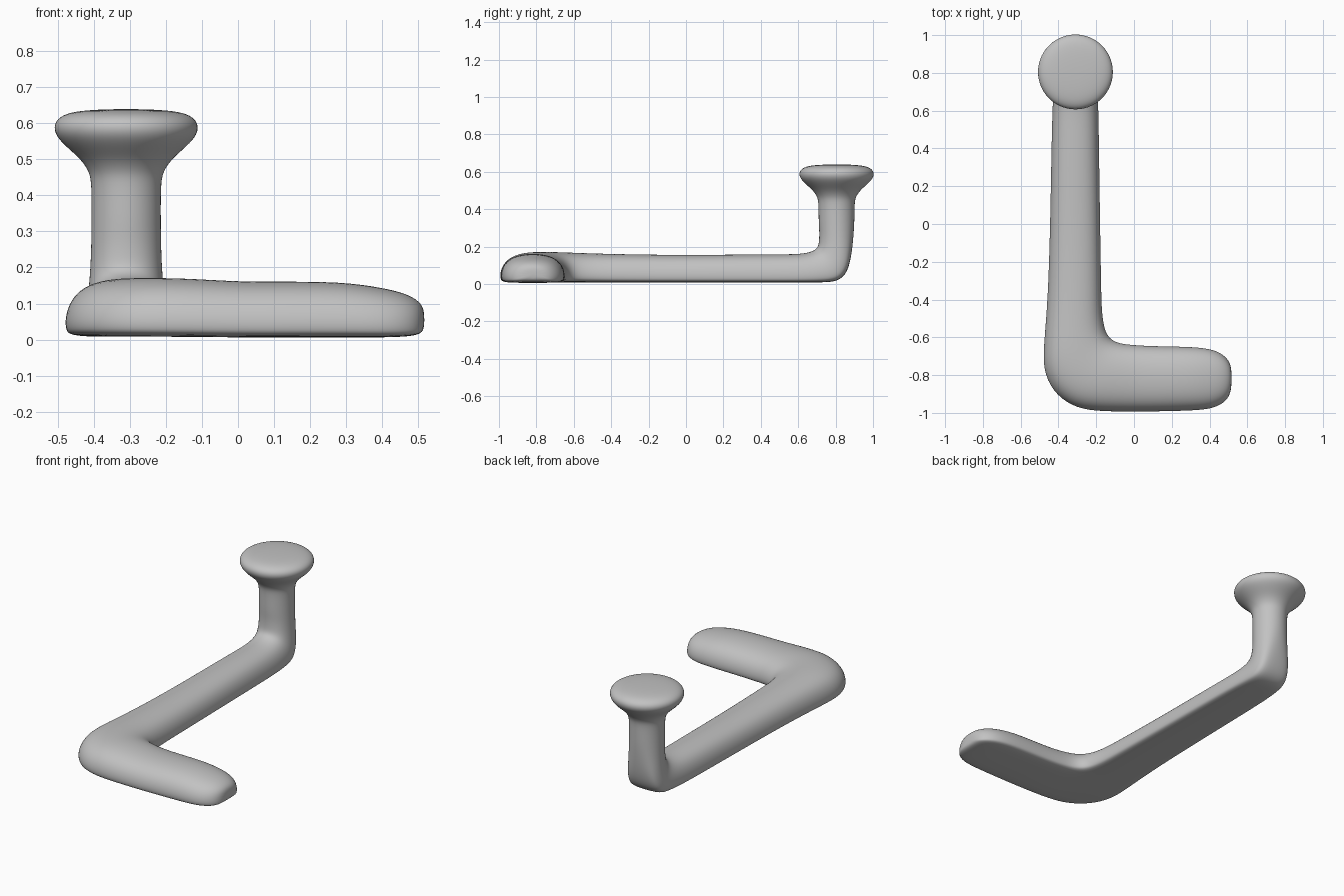
import bpy, bmesh, math
from mathutils import Vector

cube = bpy.data.objects.get("Cube")
if cube:
    bpy.data.objects.remove(cube, do_unlink=True)

mat = bpy.data.materials.new("plain_grey")
mat.use_nodes = True
grey = (0.54, 0.54, 0.54, 1)
mat.diffuse_color = grey
bsdf = mat.node_tree.nodes["Principled BSDF"]
bsdf.inputs["Base Color"].default_value = grey
bsdf.inputs["Roughness"].default_value = 0.7

# Flat-bottomed, round-topped half section: (side, height)
half_section = [(-.92, 0), (-1, .12), (-1.01, .32), (-.94, .58),
                (-.76, .82), (-.44, .97), (0, 1.02)]
section = half_section + [(-u, v) for u, v in reversed(half_section[:-1])] + [(0, 0)]
COUNT = len(section)
STEM_X, STEM_Y = -.31, .805


def ring(base, side, rise, roundness):
    """Section ring, blended from the flat-bottomed shape to an ellipse."""
    points = []
    for i, (u, v) in enumerate(section):
        a = math.tau * (i + 1) / COUNT
        u += (-math.sin(a) - u) * roundness
        v += ((1 - math.cos(a)) / 2 - v) * roundness
        points.append(base + side * u + rise * v)
    return points


rings = []

# Foot bar, rounded tip first: x, front y, back y, bottom z, top z
for x, y0, y1, z0, z1 in [(.517, -.86, -.77, .03, .08), (.505, -.915, -.725, .014, .105),
                          (.465, -.955, -.685, .008, .128), (.40, -.98, -.66, .006, .143),
                          (.29, -.988, -.65, .006, .16), (.10, -.992, -.648, .006, .16),
                          (0, -.992, -.642, .006, .16)]:
    rings.append(ring(Vector((x, (y0 + y1) / 2, z0)), Vector((0, (y1 - y0) / 2, 0)),
                      Vector((0, 0, z1 - z0)), 0))

# Corner bend and long arm: outer x, outer y, inner x, inner y, top z
for ox, oy, ix, iy, top in [(-.21, -.992, -.075, -.635, .161), (-.33, -.965, -.125, -.612, .162),
                            (-.432, -.885, -.15, -.575, .162), (-.48, -.77, -.163, -.525, .16),
                            (-.478, -.65, -.172, -.45, .156), (-.455, -.40, -.175, -.30, .15),
                            (-.443, 0, -.18, 0, .145), (-.436, .42, -.186, .42, .15)]:
    outer, inner = Vector((ox, oy, .008)), Vector((ix, iy, .008))
    rings.append(ring((outer + inner) / 2, (inner - outer) / 2, Vector((0, 0, top)), 0))

# Elbow: lower y, lower z, upper y, upper z, half width, roundness
for y0, z0, y1, z1, w, roundness in [(.62, .008, .59, .157, .121, 0), (.73, .008, .66, .167, .117, .1),
                                     (.815, .012, .695, .184, .113, .2), (.863, .06, .708, .205, .108, .3),
                                     (.884, .14, .711, .235, .103, .5), (.895, .22, .711, .28, .1, .8)]:
    rings.append(ring(Vector((STEM_X, y0, z0)), Vector((w, 0, 0)),
                      Vector((0, y1 - y0, z1 - z0)), roundness))

# Post flaring into the rounded knob: z, radius
for z, r in [(.33, .099), (.43, .099), (.465, .105), (.50, .13), (.53, .166), (.56, .198),
             (.587, .208), (.612, .199), (.63, .165), (.637, .1), (.639, .03)]:
    rings.append(ring(Vector((STEM_X, STEM_Y + r, z)), Vector((r, 0, 0)),
                      Vector((0, -2 * r, 0)), 1))

# Skin all rings into one continuous body
bm = bmesh.new()
loops = [[bm.verts.new(p) for p in points] for points in rings]
for a, b in zip(loops, loops[1:]):
    for i in range(COUNT):
        j = (i + 1) % COUNT
        bm.faces.new((a[i], a[j], b[j], b[i]))
bm.faces.new(loops[0])
bm.faces.new(loops[-1])
bmesh.ops.recalc_face_normals(bm, faces=bm.faces)
mesh = bpy.data.meshes.new("hook_body")
bm.to_mesh(mesh)
bm.free()
mesh.materials.append(mat)

body = bpy.data.objects.new("hook_body", mesh)
bpy.context.collection.objects.link(body)
mesh.polygons.foreach_set("use_smooth", [True] * len(mesh.polygons))
subsurf = body.modifiers.new("smooth_surface", "SUBSURF")
subsurf.levels = subsurf.render_levels = 2
